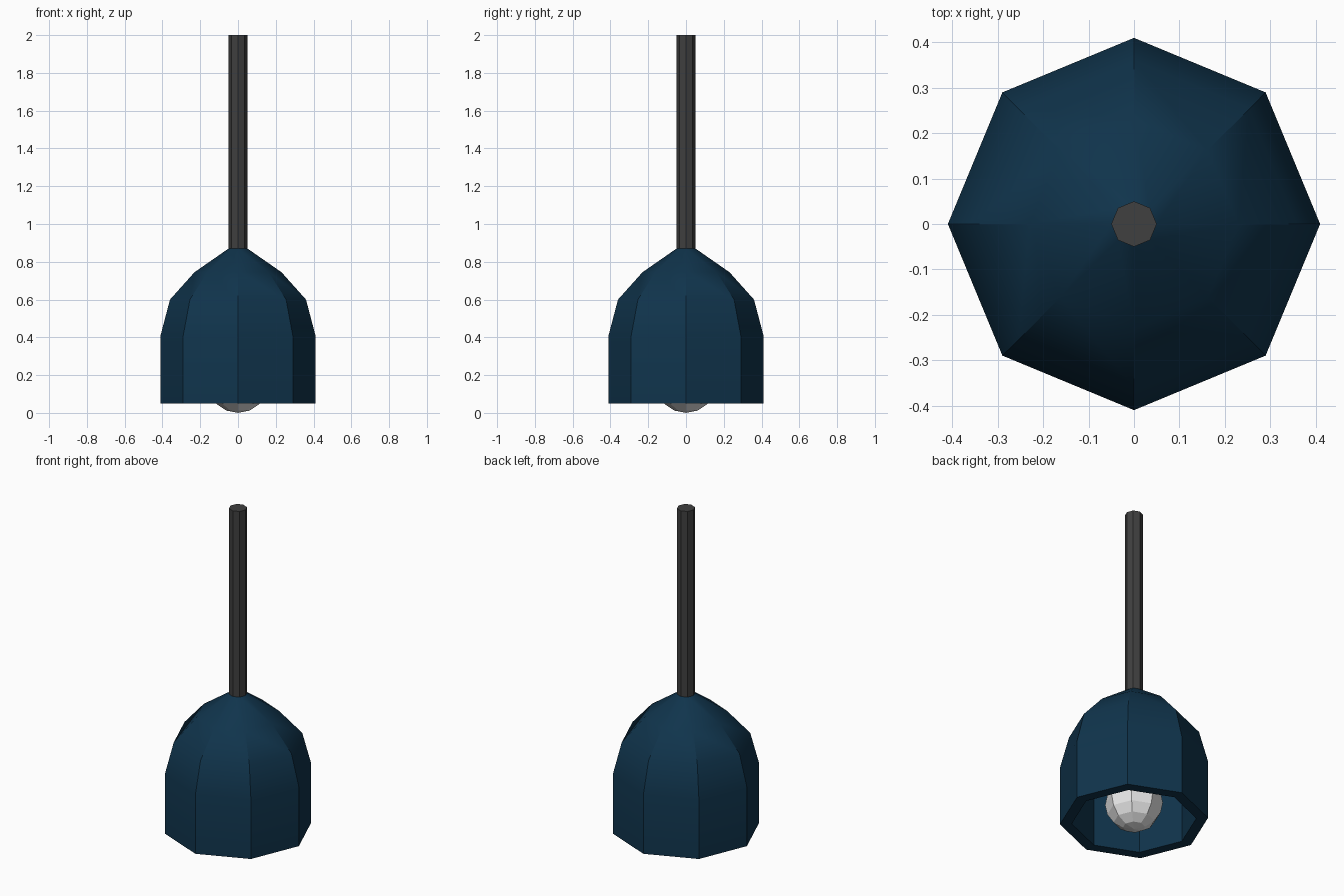
import bpy, bmesh, math

if "Cube" in bpy.data.objects:
    bpy.data.objects.remove(bpy.data.objects["Cube"])


def material(name, rgb):
    m = bpy.data.materials.new(name)
    m.diffuse_color = (*rgb, 1)
    m.use_nodes = True
    m.node_tree.nodes["Principled BSDF"].inputs["Base Color"].default_value = m.diffuse_color
    return m


def lathe(name, profile, mat, sides=8, closed=False, smooth=None):
    """Spin (radius, z) points around z; a radius of 0 becomes a single pole."""
    bm = bmesh.new()
    rings = []
    for r, z in profile:
        if r == 0:
            rings.append([bm.verts.new((0, 0, z))] * sides)
        else:
            rings.append([bm.verts.new((r * math.cos(2 * math.pi * i / sides),
                                        r * math.sin(2 * math.pi * i / sides), z))
                          for i in range(sides)])
    pairs = list(zip(rings, rings[1:]))
    if closed:
        pairs.append((rings[-1], rings[0]))
    for a, b in pairs:
        for i in range(sides):
            j = (i + 1) % sides
            quad = list(dict.fromkeys((a[i], a[j], b[j], b[i])))
            bm.faces.new(quad)
    bmesh.ops.recalc_face_normals(bm, faces=bm.faces)
    me = bpy.data.meshes.new(name)
    bm.to_mesh(me)
    bm.free()
    me.materials.append(mat)
    if smooth:
        me.polygons.foreach_set("use_smooth", [True] * len(me.polygons))
        me.set_sharp_from_angle(angle=math.radians(smooth))
    ob = bpy.data.objects.new(name, me)
    bpy.context.collection.objects.link(ob)
    return ob


blue = material("navy blue", (0.005, 0.034, 0.072))
grey = material("dark grey", (0.05, 0.05, 0.05))
white = material("bulb white", (0.8, 0.8, 0.8))

# Thick bell-shaped shade: outer skin down, rim, inner skin back up
lathe("lamp_shade",
      [(0, 0.87), (0.05, 0.87), (0.23, 0.745), (0.36, 0.60), (0.41, 0.41), (0.41, 0.05),
       (0.345, 0.05), (0.345, 0.40), (0.305, 0.565), (0.195, 0.69), (0.05, 0.79), (0, 0.79)],
      blue, smooth=30)

# Hanging rod, running through the shade down to the bulb
lathe("hanging_rod", [(0, 0.28), (0.05, 0.28), (0.05, 2), (0, 2)], grey, smooth=30)

# Faceted round bulb
R = 0.16
steps = [math.pi * k / 8 for k in range(9)]
bulb = [(0 if k in (0, 8) else R * math.sin(t), R - R * math.cos(t))
        for k, t in enumerate(steps)]
lathe("light_bulb", bulb, white)
